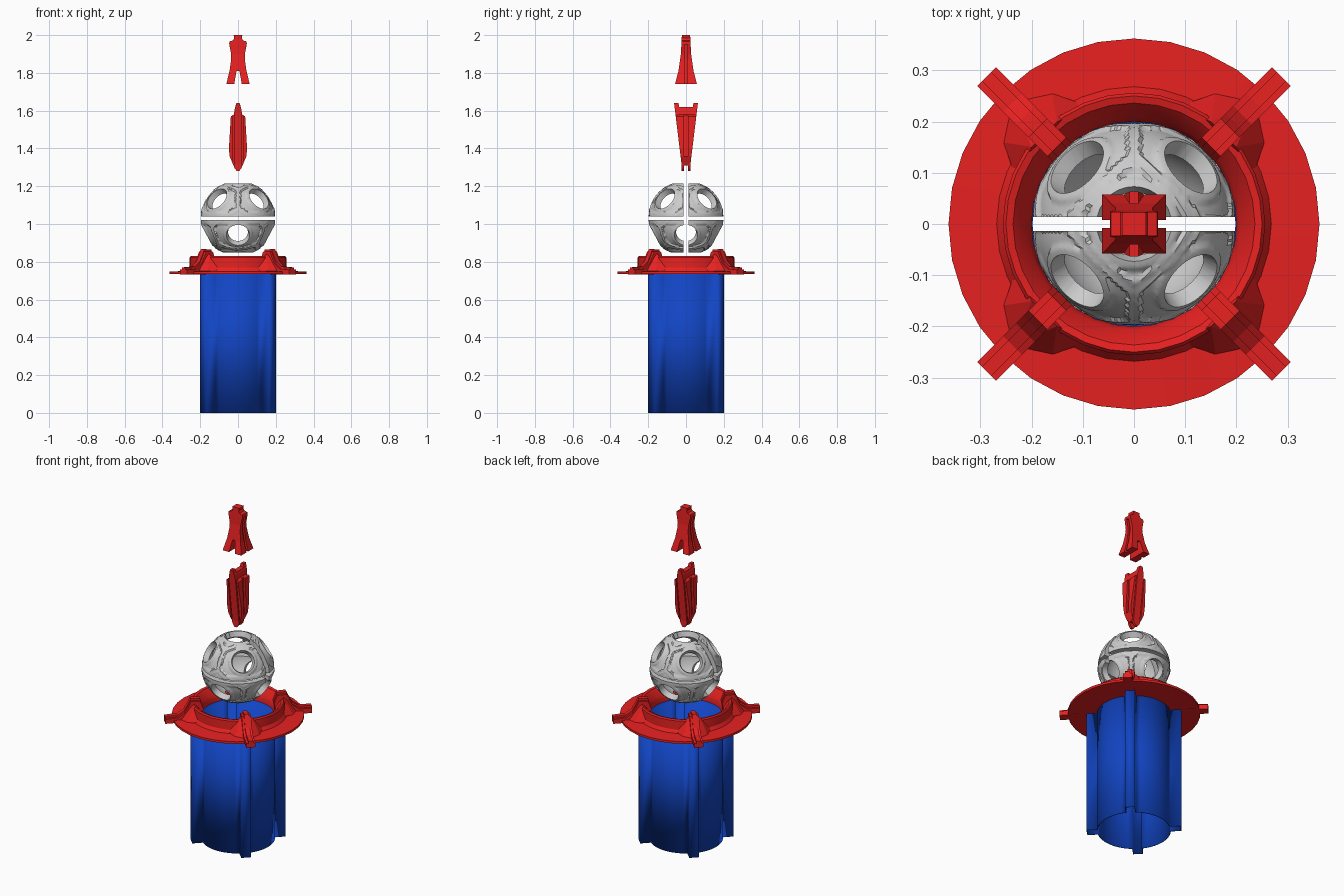
import bpy, bmesh, math
from mathutils import Vector, Matrix

if "Cube" in bpy.data.objects:
    bpy.data.objects.remove(bpy.data.objects["Cube"])


def material(name, color):
    m = bpy.data.materials.new(name)
    m.diffuse_color = color
    m.use_nodes = True
    m.node_tree.nodes["Principled BSDF"].inputs["Base Color"].default_value = m.diffuse_color
    return m


RED = material("red", (0.8, 0.015, 0.015, 1))
BLUE = material("blue", (0.006, 0.06, 0.55, 1))


def finish(name, bm, mat=None):
    bmesh.ops.recalc_face_normals(bm, faces=bm.faces)
    me = bpy.data.meshes.new(name)
    bm.to_mesh(me)
    bm.free()
    ob = bpy.data.objects.new(name, me)
    bpy.context.collection.objects.link(ob)
    if mat:
        me.materials.append(mat)
    return ob


def activate(ob):
    bpy.ops.object.select_all(action='DESELECT')
    ob.select_set(True)
    bpy.context.view_layer.objects.active = ob


def smooth(ob, deg=30):
    activate(ob)
    bpy.ops.object.shade_smooth_by_angle(angle=math.radians(deg))


def boolean(ob, cutter, op='DIFFERENCE'):
    mod = ob.modifiers.new("cut", 'BOOLEAN')
    mod.object, mod.operation, mod.solver = cutter, op, 'EXACT'
    activate(ob)
    bpy.ops.object.modifier_apply(modifier=mod.name)
    bpy.data.objects.remove(cutter)


def add_prism(bm, pts, place):
    """Extrude a 2D profile; place(u, v, side) maps it to space for side -1 / +1."""
    a, b = ([bm.verts.new(place(u, v, s)) for u, v in pts] for s in (-1, 1))
    bm.faces.new(a)
    bm.faces.new(b[::-1])
    n = len(pts)
    for i in range(n):
        j = (i + 1) % n
        bm.faces.new((a[i], b[i], b[j], a[j]))


def mirrored(half):
    return half + [(-x, z) for x, z in reversed(half)]


def polar(r, deg, z):
    t = math.radians(deg)
    return Vector((r * math.cos(t), r * math.sin(t), z))


DIAGONALS = (45, 135, 225, 315)

# Tube: thin wall with four keyway channels on the diagonals
outline = []
W, R_TUBE, R_KEY = 0.026, 0.2, 0.257
open_deg = math.degrees(math.asin(W / R_TUBE))
key_deg = math.degrees(math.atan(W / R_KEY))
for d in DIAGONALS:
    r_corner = math.hypot(W, R_KEY)
    outline += [polar(R_TUBE, d - open_deg, 0), polar(r_corner, d - key_deg, 0),
                polar(r_corner, d + key_deg, 0)]
    span = 90 - 2 * open_deg
    outline += [polar(R_TUBE, d + open_deg + span * i / 10, 0) for i in range(10)]
bm = bmesh.new()
low = [bm.verts.new(p) for p in outline]
high = [bm.verts.new(p + Vector((0, 0, 0.745))) for p in outline]
for i in range(len(low)):
    j = (i + 1) % len(low)
    bm.faces.new((low[i], low[j], high[j], high[i]))
tube = finish("tube", bm, BLUE)
mod = tube.modifiers.new("wall", 'SOLIDIFY')
mod.thickness, mod.offset = 0.004, 0
smooth(tube)

# Flange: lathed disc with a raised inner lip
profile = [(0.2, 0.735), (0.2, 0.765), (0.208, 0.79), (0.236, 0.826), (0.25, 0.83),
           (0.256, 0.822), (0.256, 0.77), (0.268, 0.752), (0.362, 0.748), (0.362, 0.735)]
bm = bmesh.new()
rings = [[bm.verts.new(polar(r, i * 11.25, z)) for r, z in profile] for i in range(32)]
for i in range(32):
    for k in range(len(profile)):
        a, b, m = rings[i], rings[(i + 1) % 32], (k + 1) % len(profile)
        bm.faces.new((a[k], b[k], b[m], a[m]))
smooth(finish("flange", bm, RED))

# Flange arms and the buttresses beside them
arm = [(0.2, 0.735), (0.197, 0.82), (0.213, 0.865), (0.265, 0.867), (0.28, 0.835),
       (0.3, 0.8), (0.335, 0.775), (0.407, 0.77), (0.407, 0.732)]
bm = bmesh.new()
bb = bmesh.new()
for d in DIAGONALS:
    rot = Matrix.Rotation(math.radians(d), 3, 'Z')
    for shrink, half in ((0, 0.026), (0.008, 0.013)):  # wide base with a narrower ridge
        pts = [(r, z - (0 if shrink or z < 0.74 else 0.012)) for r, z in arm]
        add_prism(bm, pts, lambda r, z, s: rot @ Vector((r, s * half, z)))
    hull = [polar(0.24, d + a, z) for a in (-26, 26) for z in (0.745, 0.765)]
    hull += [polar(0.3, d + a, 0.75) for a in (-13, 13)]
    hull += [polar(0.335, d, 0.75)] + [polar(0.25, d + a, 0.84) for a in (-8, 8)]
    bmesh.ops.convex_hull(bb, input=[bb.verts.new(p) for p in hull])
finish("flange_arms", bm, RED)
finish("flange_buttresses", bb, RED)

# Sphere: holes as (direction, outer radius)
holes = [(Vector((0, 0, 1)), 0.075), (Vector((0, 0, -1)), 0.083)]
for k in range(4):
    holes.append((polar(0.835, 45 + 90 * k, 0.55).normalized(), 0.064))
    holes.append((polar(0.88, 90 * k, -0.47).normalized(), 0.062))
CENTRE = Vector((0, 0, 1.03))


def step(edge, x, soft=0.03):
    t = min(1, max(0, (edge - x) / soft + 0.5))
    return t * t * (3 - 2 * t)


def relief(n):
    """Surface radius: raised hole rims, ridges between holes, equator band."""
    d = sorted(n.angle(h) - math.asin(r / 0.2) for h, r in holes)
    rim = step(0.09, d[0])
    ridge = step(0.13, d[1] - d[0])
    seam = step(0.03, d[1] - d[0])
    belt = step(0.17, abs(n.z))
    return 0.193 + max(0.005 * rim, 0.007 * ridge - 0.002 * seam, 0.005 * belt)


bm = bmesh.new()
bmesh.ops.create_icosphere(bm, subdivisions=6, radius=1)
for v in bm.verts:
    n = v.co.normalized()
    v.co = CENTRE + n * relief(n)
shell = finish("shell", bm)
bm = bmesh.new()
bmesh.ops.create_uvsphere(bm, u_segments=48, v_segments=24, radius=0.165,
                          matrix=Matrix.Translation(CENTRE))
boolean(shell, finish("core_cutter", bm))
bm = bmesh.new()
for n, r in holes:
    turn = n.to_track_quat('Z', 'Y').to_matrix().to_4x4()
    bmesh.ops.create_cone(bm, cap_ends=True, segments=32, radius1=r * 0.68, radius2=r * 1.23,
                          depth=0.12, matrix=Matrix.Translation(CENTRE + n * 0.18) @ turn)
boolean(shell, finish("hole_cutter", bm))

# Split the shell into four separated quarters
for zn, zs in (("upper", 1), ("lower", -1)):
    for yn, ys in (("front", -1), ("back", 1)):
        part = bpy.data.objects.new(f"{zn}_{yn}_shell", shell.data.copy())
        bpy.context.collection.objects.link(part)
        bm = bmesh.new()
        bmesh.ops.create_cube(bm, size=0.5)
        bmesh.ops.translate(bm, verts=bm.verts,
                            vec=CENTRE + Vector((0, ys * 0.264, zs * 0.26)))
        boolean(part, finish("quarter_cutter", bm), 'INTERSECT')
        smooth(part, 35)
bpy.data.objects.remove(shell)


# Spikes: front outline crossed with side outline
def along_y(half):
    return lambda u, z, s: Vector((u, s * half, z))


def along_x(half, x=0):
    return lambda u, z, s: Vector((x + s * half, u, z))


def crossed(name, front, side):
    bm = bmesh.new()
    add_prism(bm, mirrored(front), along_y(0.2))
    ob = finish(name, bm, RED)
    bm = bmesh.new()
    add_prism(bm, mirrored(side), along_x(0.2))
    boolean(ob, finish("side_cutter", bm), 'INTERSECT')
    return ob


def grooves(ob, outer, place):
    for sgn in (1, -1):
        bm = bmesh.new()
        add_prism(bm, [(sgn * u, z) for u, z in outer], place)
        boolean(ob, finish("groove_cutter", bm))


# Lower spike: tapered blade with forked foot and slotted faces
blade = crossed("lower_spike",
                [(0.006, 1.28), (0.018, 1.295), (0.045, 1.36), (0.048, 1.4), (0.038, 1.57),
                 (0.022, 1.58), (0.018, 1.605), (0.009, 1.64)],
                [(0.01, 1.31), (0.012, 1.28), (0.024, 1.28), (0.024, 1.32), (0.063, 1.64),
                 (0.04, 1.64), (0.036, 1.62)])
for x in (-0.025, 0.025):
    grooves(blade, [(0.014, 1.31), (0.046, 1.66), (0.1, 1.66), (0.1, 1.31)], along_x(0.003, x))
grooves(blade, [(0.036, 1.36), (0.028, 1.6), (0.1, 1.6), (0.1, 1.36)], along_y(0.01))

# Upper spike: flared, split-footed finial
finial = crossed("upper_spike",
                 [(0.008, 1.81), (0.02, 1.74), (0.062, 1.74), (0.045, 1.81), (0.036, 1.87),
                  (0.036, 1.9), (0.047, 1.955), (0.045, 1.967), (0.026, 1.972), (0.02, 1.985),
                  (0.023, 2.0)],
                 [(0.058, 1.74), (0.04, 1.81), (0.027, 1.9), (0.022, 2.0)])
grooves(finial, [(0.048, 1.73), (0.034, 1.81), (0.026, 1.87), (0.026, 1.95), (0.1, 1.95),
                 (0.1, 1.73)], along_y(0.008))
